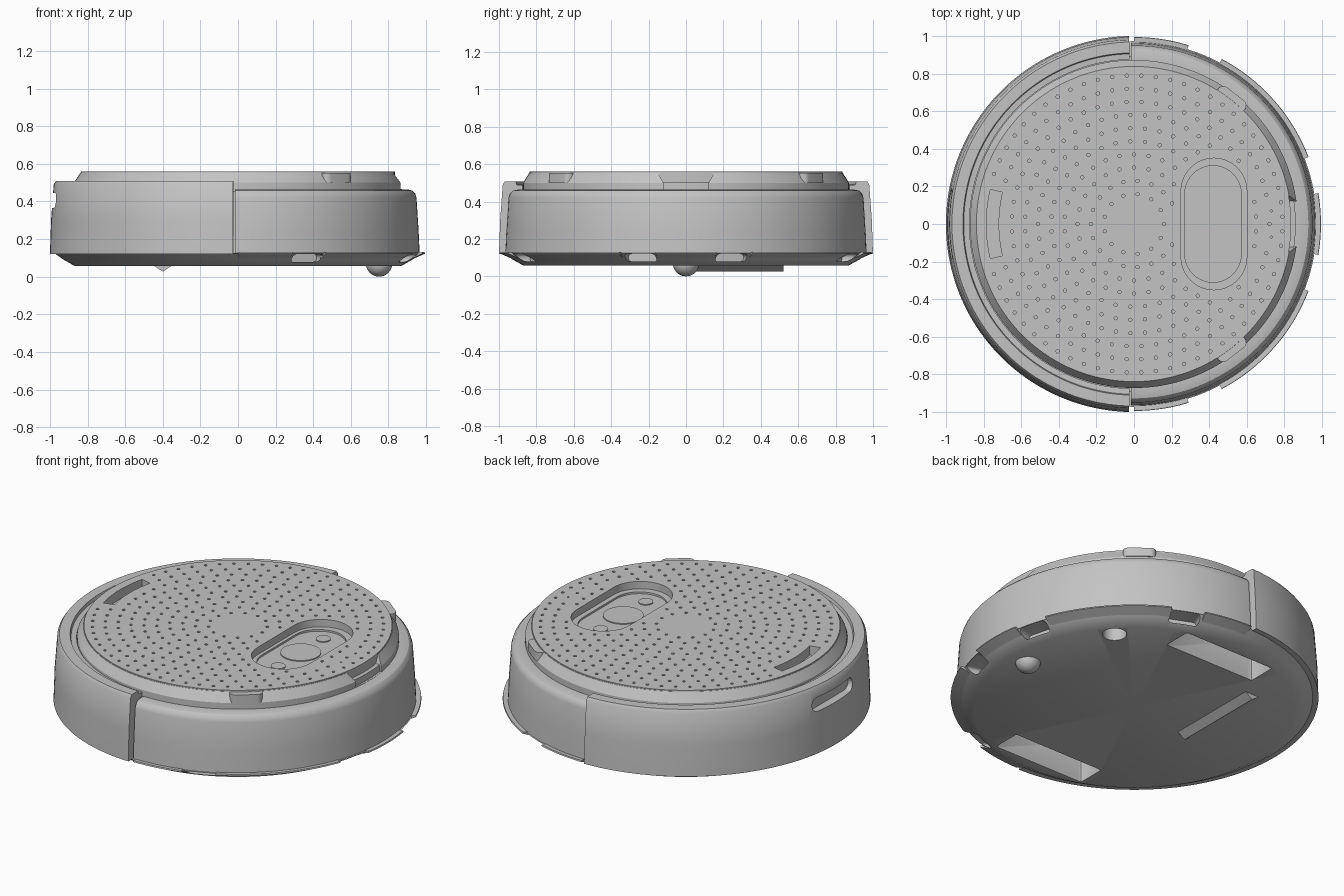
import bpy, bmesh
from math import sin, cos, pi, radians, hypot

cube = bpy.data.objects.get("Cube")
if cube:
    bpy.data.objects.remove(cube, do_unlink=True)

grey = bpy.data.materials.new("plain grey")
grey.use_nodes = True
GREY = (0.55, 0.55, 0.55, 1)
grey.diffuse_color = GREY
grey.node_tree.nodes["Principled BSDF"].inputs["Base Color"].default_value = GREY


def activate(ob):
    bpy.ops.object.select_all(action='DESELECT')
    ob.select_set(True)
    bpy.context.view_layer.objects.active = ob


def finish(ob):
    """Weld, fix normals, colour and smooth one part."""
    bm = bmesh.new()
    bm.from_mesh(ob.data)
    bmesh.ops.remove_doubles(bm, verts=bm.verts, dist=1e-5)
    bmesh.ops.recalc_face_normals(bm, faces=bm.faces)
    bm.to_mesh(ob.data)
    bm.free()
    ob.data.materials.clear()
    ob.data.materials.append(grey)
    activate(ob)
    bpy.ops.object.shade_smooth_by_angle(angle=radians(30))
    return ob


def revolve(name, profile, start=0, end=360, steps=128):
    """Sweep a closed (radius, height) profile round z, capping partial arcs."""
    full = end - start == 360
    bm = bmesh.new()
    rings = []
    for i in range(steps if full else steps + 1):
        a = radians(start + (end - start) * i / steps)
        rings.append([bm.verts.new((r * cos(a), r * sin(a), z)) for r, z in profile])
    n = len(profile)
    for i in range(steps):
        p, q = rings[i], rings[(i + 1) % len(rings)]
        for j in range(n):
            k = (j + 1) % n
            if profile[j][0] or profile[k][0]:
                bm.faces.new((p[j], q[j], q[k], p[k]))
    if not full:
        bm.faces.new(rings[0])
        bm.faces.new(rings[-1])
    me = bpy.data.meshes.new(name)
    bm.to_mesh(me)
    bm.free()
    ob = bpy.data.objects.new(name, me)
    bpy.context.collection.objects.link(ob)
    return finish(ob)


def rounded(cx, cy, hx, hy, r, steps=10):
    """Rounded rectangle outline; a circle when hx = hy = r."""
    pts = []
    for sx, sy, a0 in ((1, 1, 0), (-1, 1, 90), (-1, -1, 180), (1, -1, 270)):
        for i in range(steps + 1):
            a = radians(a0 + 90 * i / steps)
            p = (cx + sx * (hx - r) + r * cos(a), cy + sy * (hy - r) + r * sin(a))
            if not pts or hypot(p[0] - pts[-1][0], p[1] - pts[-1][1]) > 1e-5:
                pts.append(p)
    if hypot(pts[0][0] - pts[-1][0], pts[0][1] - pts[-1][1]) < 1e-5:
        pts.pop()
    return pts


def circle(cx, cy, r, n):
    return [(cx + r * cos(2 * pi * i / n), cy + r * sin(2 * pi * i / n)) for i in range(n)]


def plate(name, loops, z0, z1, turn=0, radial=False):
    """Extrude outlines (inner loops are holes); radial lays it facing outwards."""
    cu = bpy.data.curves.new(name, 'CURVE')
    cu.dimensions, cu.fill_mode, cu.extrude = '2D', 'BOTH', (z1 - z0) / 2
    for loop in loops:
        sp = cu.splines.new('POLY')
        sp.points.add(len(loop) - 1)
        for pt, (x, y) in zip(sp.points, loop):
            pt.co = (x, y, 0, 1)
        sp.use_cyclic_u = True
    ob = bpy.data.objects.new(name, cu)
    bpy.context.collection.objects.link(ob)
    activate(ob)
    bpy.ops.object.convert(target='MESH')
    ob = bpy.context.view_layer.objects.active
    for v in ob.data.vertices:
        v.co.z += (z0 + z1) / 2
    if radial:
        ob.rotation_euler = (pi / 2, 0, radians(turn + 90))
    else:
        ob.rotation_euler = (0, 0, radians(turn))
    return finish(ob)


def cut(target, cutters):
    for c in cutters:
        c.hide_render = True
        mod = target.modifiers.new("cut", 'BOOLEAN')
        mod.operation, mod.solver, mod.object = 'DIFFERENCE', 'EXACT', c
        activate(target)
        bpy.ops.object.modifier_apply(modifier=mod.name)
        bpy.data.objects.remove(c, do_unlink=True)
    finish(target)


# Chassis with wheel wells, brush mount and cliff sensor recesses
chassis = revolve("chassis", [(0, .058), (.87, .058), (.93, .092), (.972, .122), (.95, .126),
                              (.89, .126), (.89, .455), (.86, .455), (.86, .505), (0, .505)])
cutters = [plate("wheel_well", [rounded(0, s * .72, .3, .085, .01, 2)], -.1, .3) for s in (1, -1)]
cutters.append(plate("brush_mount", [circle(.59, .54, .065, 24)], -.1, .14))
cutters += [plate("sensor_recess", [rounded(0, .1, .085, .021, .018, 4)], .87, 1.1, a, True)
            for a in (-67, -15, 15, 67)]
cut(chassis, cutters)

# Rear shell with exhaust slot
shell = revolve("rear_shell", [(.9, .12), (1, .12), (.994, .3), (.98, .49), (.968, .508), (.91, .508),
                               (.905, .49), (.875, .488), (.875, .46), (.9, .46)], 91.5, 268.5, 80)
cut(shell, [plate("exhaust_slot", [rounded(0, .405, .19, .04, .039, 6)], .94, 1.1, 180, True)])

# Front bumper
revolve("bumper", [(.9, .125), (.966, .125), (.96, .25), (.949, .42), (.942, .443), (.927, .458),
                   (.9, .464), (.865, .464), (.865, .44), (.9, .44)], -91, 91, 80)

# Bottom lip segments
for a, b in ((-90, -73), (-62, -21), (-9.5, 9.5), (21, 62), (73, 90)):
    revolve("bottom_lip", [(.93, .094), (.994, .122), (.992, .13), (.94, .126)], a, b, 16)

# Sloped trim ring with front notch
trim = revolve("trim_ring", [(.826, .45), (.872, .45), (.872, .5), (.838, .553), (.826, .553)])
cut(trim, [plate("front_notch", [[(-.12, .465), (.12, .465), (.12, .5), (.16, .57),
                                  (-.16, .57), (-.12, .5)]], .78, 1, 0, True)])

# Perforated top plate with control pocket and handle slot
PX, PHX, PHY = .425, .175, .35


def clear(x, y):
    in_pocket = hypot(x - PX, max(abs(y) - (PHY - PHX), 0)) < PHX + .025
    in_slot = x < 0 and .69 < hypot(x, y) < .82 and abs(y) < .21
    near_pin = abs(x - .73) < .03 and abs(abs(y) - .07) < .03
    return not (in_pocket or in_slot or near_pin)


holes = []
for ring in range(2, 12):
    r = .07 * ring + .02
    count = round(2 * pi * r / .078)
    for i in range(count):
        a = 2 * pi * (i + ring % 2 / 2) / count
        x, y = r * cos(a), r * sin(a)
        if clear(x, y):
            holes.append(circle(x, y, .009, 8))
pins = [circle(.73, s * .07, .006, 8) for s in (1, -1)]
arc = [radians(180 - 13.5 + 27 * i / 16) for i in range(17)]
slot = [(.785 * cos(a), .785 * sin(a)) for a in arc] + [(.72 * cos(a), .72 * sin(a)) for a in reversed(arc)]
pocket = rounded(PX, 0, PHX, PHY, PHX)
plate("top_plate", [circle(0, 0, .836, 128), pocket, slot] + pins + holes, .504, .56)

# Control pocket floor step and buttons
plate("pocket_step", [pocket, rounded(.42, 0, .15, .31, .15)], .5, .516)
for y, r in ((0, .11), (.213, .04), (-.213, .04)):
    plate("button", [circle(.415, y, r, 40)], .5, .511)

# Rounded tabs on the trim
for a in (-52, 52):
    plate("trim_tab", [rounded(.842, 0, .035, .09, .034, 6)], .5, .552, a)

# Caster and brush ridge under the body
bpy.ops.mesh.primitive_uv_sphere_add(segments=32, ring_count=16, radius=.07, location=(.75, 0, .07))
caster = bpy.context.object
caster.name = "caster"
finish(caster)
plate("brush_ridge", [[(.35, .06), (.45, .06), (.4, .027)]], -.05, .52, 90, True)
